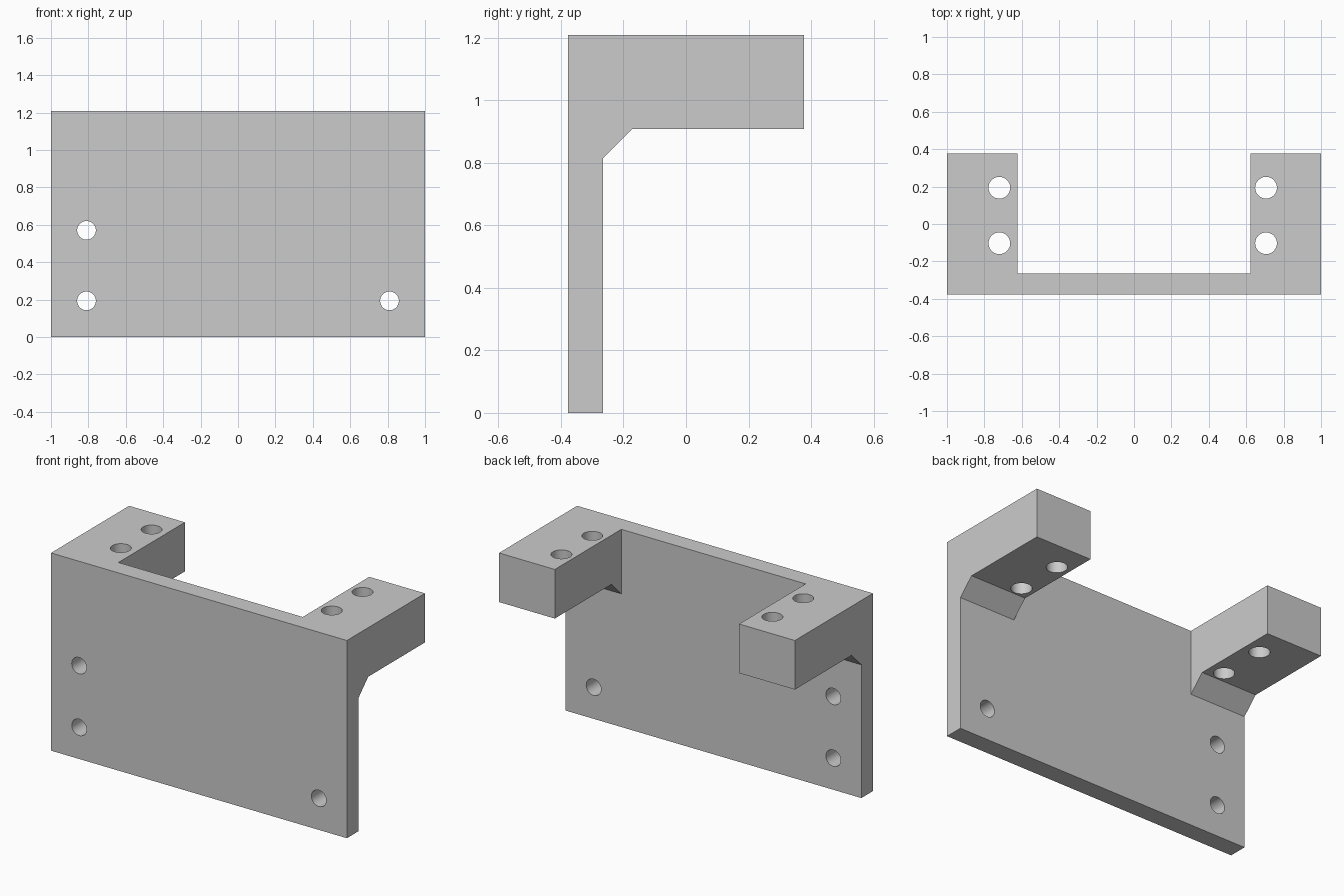
import bpy
import bmesh
from math import radians
from mathutils import Matrix, Vector

default = bpy.data.objects.get("Cube")
if default:
    bpy.data.objects.remove(default, do_unlink=True)

FRONT, PLATE_BACK, BACK = -0.377, -0.265, 0.377
HEIGHT, ARM_BOTTOM, GUSSET = 1.208, 0.908, 0.094
ARM_INNER = 0.623

grey = bpy.data.materials.new("light_grey")
grey.use_nodes = True
colour = (0.6, 0.6, 0.6, 1)
grey.diffuse_color = colour
grey.node_tree.nodes["Principled BSDF"].inputs["Base Color"].default_value = colour


def add_object(name, bm):
    bmesh.ops.recalc_face_normals(bm, faces=bm.faces)
    mesh = bpy.data.meshes.new(name)
    bm.to_mesh(mesh)
    bm.free()
    obj = bpy.data.objects.new(name, mesh)
    mesh.materials.append(grey)
    bpy.context.collection.objects.link(obj)
    return obj


def box(name, low, high):
    bm = bmesh.new()
    low, high = Vector(low), Vector(high)
    place = Matrix.Translation((low + high) / 2) @ Matrix.Diagonal((*(high - low), 1))
    bmesh.ops.create_cube(bm, size=1, matrix=place)
    return add_object(name, bm)


def drill(name, centre, radius, depth, tilt=0):
    bm = bmesh.new()
    place = Matrix.Translation(centre) @ Matrix.Rotation(radians(tilt), 4, 'X')
    bmesh.ops.create_cone(bm, cap_ends=True, segments=48, radius1=radius,
                          radius2=radius, depth=depth, matrix=place)
    return add_object(name, bm)


def cut(target, cutter):
    mod = target.modifiers.new(cutter.name, 'BOOLEAN')
    mod.operation = 'DIFFERENCE'
    mod.solver = 'EXACT'
    mod.object = cutter
    bpy.context.view_layer.objects.active = target
    bpy.ops.object.modifier_apply(modifier=mod.name)
    bpy.data.objects.remove(cutter, do_unlink=True)


# Bracket: side profile with a chamfered inner corner, extruded across the width
profile = [(FRONT, 0), (PLATE_BACK, 0), (PLATE_BACK, ARM_BOTTOM - GUSSET),
           (PLATE_BACK + GUSSET, ARM_BOTTOM), (BACK, ARM_BOTTOM),
           (BACK, HEIGHT), (FRONT, HEIGHT)]
bm = bmesh.new()
side = bm.faces.new([bm.verts.new((-1, y, z)) for y, z in profile])
extruded = bmesh.ops.extrude_face_region(bm, geom=[side])["geom"]
bmesh.ops.translate(bm, vec=(2, 0, 0),
                    verts=[v for v in extruded if isinstance(v, bmesh.types.BMVert)])
bracket = add_object("mounting_bracket", bm)

# Gap between the two arms
cut(bracket, box("arm_gap", (-ARM_INNER, PLATE_BACK, ARM_BOTTOM - 0.3),
                 (ARM_INNER, BACK + 0.2, HEIGHT + 0.2)))

# Vertical holes through the arms
for x in (-0.72, 0.706):
    for y in (-0.103, 0.194):
        cut(bracket, drill("arm_hole", (x, y, 1.05), 0.058, 0.8))

# Holes through the plate
for x, z in ((-0.81, 0.57), (-0.81, 0.193), (0.81, 0.193)):
    cut(bracket, drill("plate_hole", (x, -0.32, z), 0.05, 0.4, tilt=90))

bpy.ops.object.select_all(action='DESELECT')
bracket.select_set(True)
bpy.context.view_layer.objects.active = bracket
bpy.ops.object.shade_smooth_by_angle(angle=radians(30))
